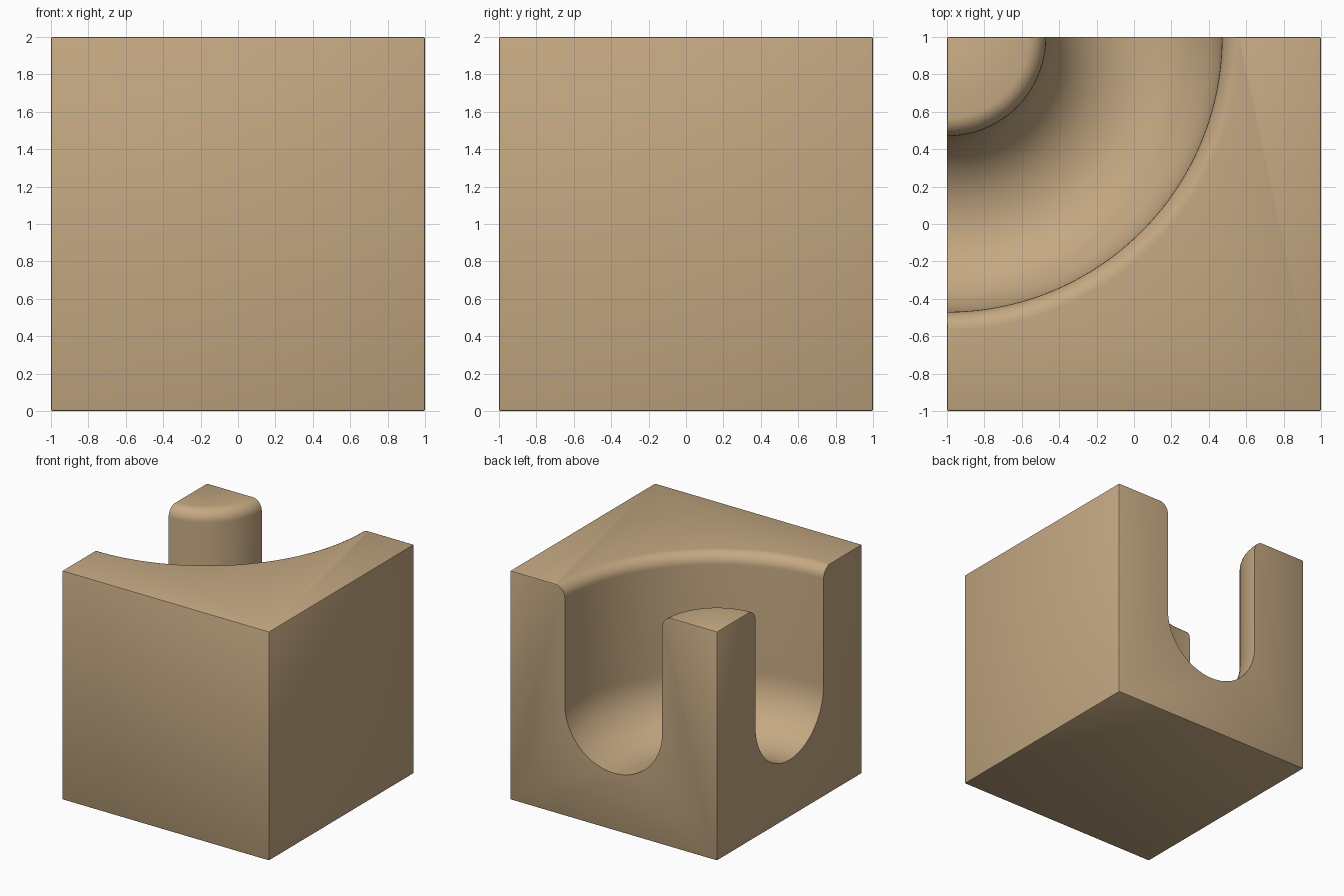
import bpy, bmesh
from math import cos, sin, pi, radians

old = bpy.data.objects.get("Cube")
if old:
    bpy.data.objects.remove(old, do_unlink=True)

CHANNEL_MID, CHANNEL_R = 1.0, 0.47     # radius of the bend, half width of the channel
FLOOR_MID = 0.97                       # height where the round floor meets the walls
LIP = 0.1                              # rounding of the channel's top edges
TOP = 2.0

tan = bpy.data.materials.new("tan")
tan.use_nodes = True
tan.diffuse_color = (0.552, 0.392, 0.223, 1)
tan.node_tree.nodes["Principled BSDF"].inputs["Base Color"].default_value = tan.diffuse_color


def make_object(name, bm):
    mesh = bpy.data.meshes.new(name)
    bmesh.ops.recalc_face_normals(bm, faces=bm.faces)
    bm.to_mesh(mesh)
    bm.free()
    mesh.materials.append(tan)
    obj = bpy.data.objects.new(name, mesh)
    bpy.context.collection.objects.link(obj)
    return obj


def arc(cx, cz, radius, start, end, steps):
    angles = [radians(start + (end - start) * i / steps) for i in range(steps + 1)]
    return [(cx + radius * cos(a), cz + radius * sin(a)) for a in angles]


# Block with slightly eased edges
bm = bmesh.new()
bmesh.ops.create_cube(bm, size=2)
bmesh.ops.translate(bm, verts=bm.verts, vec=(0, 0, 1))
bmesh.ops.bevel(bm, geom=bm.edges[:], offset=0.01, segments=2, profile=0.5, affect='EDGES')
block = make_object("track_block", bm)

# Channel cutter: U profile with flared lips, revolved about the back corner
half = CHANNEL_R + LIP
lip_z = TOP - LIP + 0.0005
profile = [(CHANNEL_MID - half, TOP + 0.2)]
profile += arc(CHANNEL_MID - half, lip_z, LIP, 90, 0, 8)
profile += arc(CHANNEL_MID, FLOOR_MID, CHANNEL_R, 180, 360, 32)
profile += arc(CHANNEL_MID + half, lip_z, LIP, 180, 90, 8)
profile += [(CHANNEL_MID + half, TOP + 0.2)]

bm = bmesh.new()
STEPS = 192
rings = []
for i in range(STEPS):
    a = 2 * pi * (i + 0.5) / STEPS
    rings.append([bm.verts.new((-1 + r * cos(a), 1 + r * sin(a), z)) for r, z in profile])
count = len(profile)
for i in range(STEPS):
    here, there = rings[i], rings[(i + 1) % STEPS]
    for j in range(count):
        k = (j + 1) % count
        bm.faces.new((here[j], there[j], there[k], here[k]))
cutter = make_object("channel_cutter", bm)
cutter.hide_render = True

# Cut the channel, then drop the cutter
cut = block.modifiers.new("channel", 'BOOLEAN')
cut.operation = 'DIFFERENCE'
cut.solver = 'EXACT'
cut.object = cutter
bpy.ops.object.select_all(action='DESELECT')
bpy.context.view_layer.objects.active = block
block.select_set(True)
bpy.ops.object.modifier_apply(modifier=cut.name)
bpy.data.objects.remove(cutter, do_unlink=True)
bpy.ops.object.shade_smooth_by_angle(angle=radians(30))
